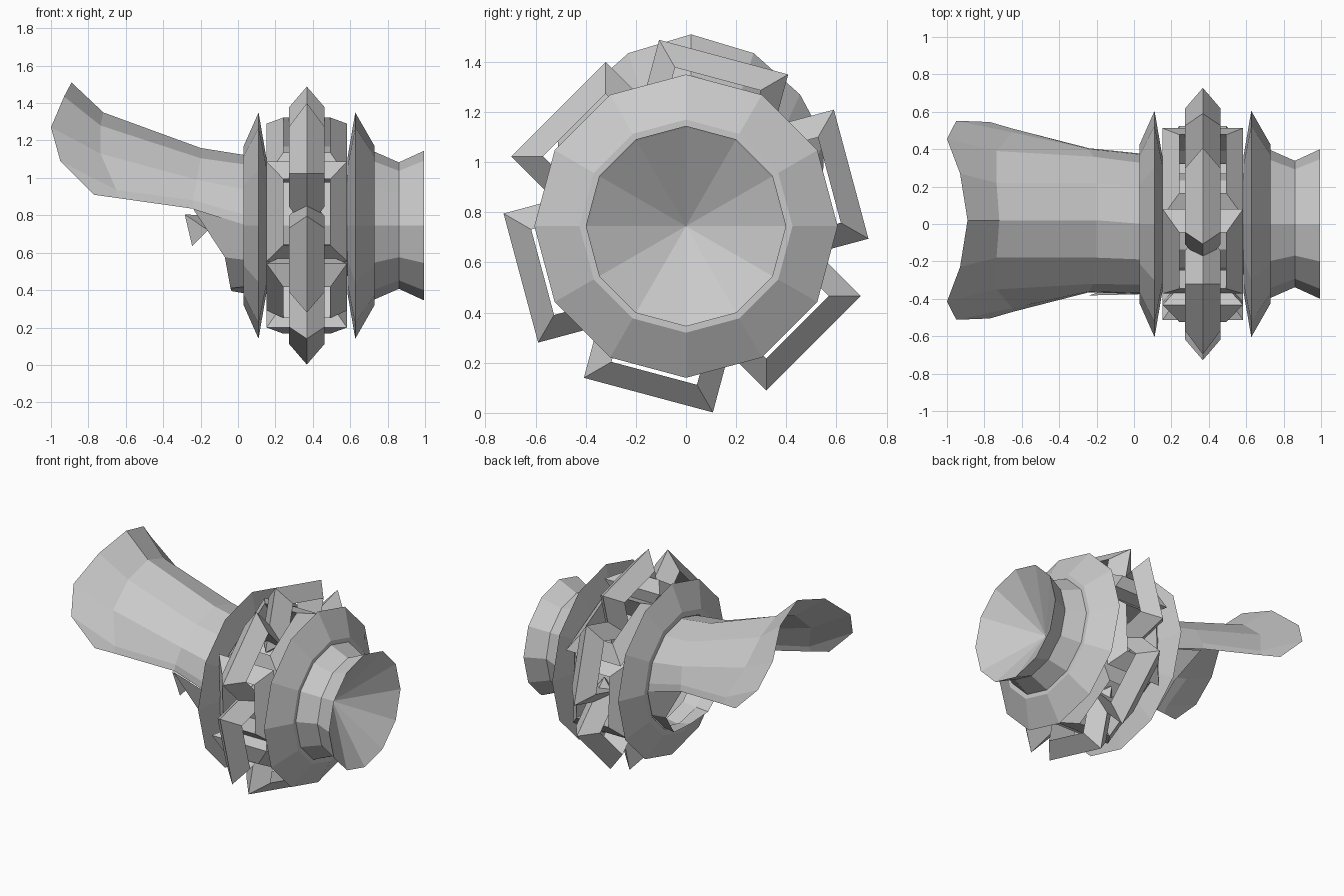
import bpy, bmesh, math
from mathutils import Vector, Matrix

if "Cube" in bpy.data.objects:
    bpy.data.objects.remove(bpy.data.objects["Cube"])

CZ = 0.745   # height of the long axis
MID = 0.368  # x of the centre of the drum

grey = bpy.data.materials.new("plain grey")
grey.diffuse_color = (0.59, 0.59, 0.59, 1)
grey.use_nodes = True
grey.node_tree.nodes["Principled BSDF"].inputs["Base Color"].default_value = grey.diffuse_color


def make(name, verts, faces):
    mesh = bpy.data.meshes.new(name)
    mesh.from_pydata(verts, [], faces)
    mesh.materials.append(grey)
    bm = bmesh.new()
    bm.from_mesh(mesh)
    bmesh.ops.recalc_face_normals(bm, faces=bm.faces)
    bm.to_mesh(mesh)
    bm.free()
    ob = bpy.data.objects.new(name, mesh)
    bpy.context.collection.objects.link(ob)
    return ob


def lathe(name, profile, n=12):
    """Spin (x, radius) points round the long axis; radius 0 closes the end."""
    verts, rings, faces = [], [], []
    for x, r in profile:
        start = len(verts)
        count = 1 if r == 0 else n
        for i in range(count):
            a = 2 * math.pi * i / n
            verts.append((x, -r * math.sin(a), CZ + r * math.cos(a)))
        rings.append([start + i % count for i in range(n)])
    for p, q in zip(rings, rings[1:]):
        for i in range(n):
            j = (i + 1) % n
            faces.append(list(dict.fromkeys([p[i], p[j], q[j], q[i]])))
    return make(name, verts, faces)


def link(name, turn, centre, u, v, lu, lv):
    """Rectangular chain link of triangular section, ridge outward, turned round the axis.
    u and v span its plane; lu and lv are the half sizes of the ridge."""
    u, v, c = Vector(u).normalized(), Vector(v).normalized(), Vector(centre)
    w = u.cross(v)
    rot = Matrix.Rotation(math.radians(turn), 3, 'X')
    verts = []
    for a, b in ((1, 1), (-1, 1), (-1, -1), (1, -1)):
        inner = c + u * a * (lu - 0.09) + v * b * (lv - 0.09)
        for p in (c + u * a * lu + v * b * lv, inner + w * 0.095, inner - w * 0.095):
            verts.append(rot @ p + Vector((MID, 0, CZ)))
    faces = []
    for k in range(4):
        b, d = 3 * k, 3 * ((k + 1) % 4)
        faces += [(b + i, b + (i + 1) % 3, d + (i + 1) % 3, d + i) for i in range(3)]
    return make(name, verts, faces)


def sheet(name, sections, shift=0.0):
    """Bridge rows of (x, y, z) on the +y side, mirrored to -y."""
    verts, faces = [], []
    m = 2 * len(sections[0]) - 1
    for s in sections:
        d = shift if s[0][0] < -0.1 else 0
        row = [(x, -y, z) for x, y, z in reversed(s[1:])] + list(s)
        verts += [(x, y + d, z) for x, y, z in row]
    for r in range(len(sections) - 1):
        for i in range(m - 1):
            a = r * m + i
            faces.append((a, a + 1, a + 1 + m, a + m))
    return make(name, verts, faces)


# Flared end cup with a hollow cone, and the discs and core of the drum
lathe("end_cup", [(0.73, 0), (0.73, 0.395), (0.86, 0.338), (0.995, 0.4),
                  (0.99, 0.393), (0.74, 0)])
lathe("right_disc", [(0.585, 0), (0.585, 0.36), (0.627, 0.605), (0.73, 0.425), (0.73, 0)])
lathe("left_disc", [(0.03, 0.385), (0.03, 0.425), (0.11, 0.605),
                    (0.152, 0.36), (0.03, 0.385)])
lathe("drum_core", [(0.14, 0), (0.14, 0.27), (0.6, 0.27), (0.6, 0)])

# Closed chain round the drum: six flat links joined by six crosswise links
ridge_end = Vector((0, 0.08, 0.545))
d = Vector((0, 0.85, 0.53)).normalized()
for i in range(6):
    link("flat_link", 15 + 60 * i, (0, 0.475, 0.0295), (0, 0, 1), (0, 1, 0), 0.2665, 0.215)
    link("cross_link", 60 * i, ridge_end - d * 0.2665, d, (1, 0, 0), 0.2665, 0.215)

# Upper half-funnel, open underneath, flaring to the lip
sheet("flared_horn", [
    [(0.05, 0, 1.12), (0.05, 0.19, 1.07), (0.05, 0.325, 0.935), (0.05, 0.37, 0.80), (0.05, 0.375, 0.745)],
    [(-0.2, 0, 1.16), (-0.2, 0.2, 1.105), (-0.22, 0.34, 0.99), (-0.24, 0.38, 0.88), (-0.24, 0.385, 0.835)],
    [(-0.72, 0, 1.35), (-0.735, 0.2, 1.28), (-0.735, 0.37, 1.13), (-0.65, 0.47, 0.935), (-0.65, 0.49, 0.893)],
    [(-0.89, 0, 1.51), (-0.93, 0.25, 1.435), (-1.0, 0.435, 1.27), (-0.95, 0.532, 1.09), (-0.77, 0.525, 0.91)],
], 0.02)

# Short broken lower half of the tube
sheet("lower_lip", [
    [(0.05, 0, 0.38), (0.05, 0.185, 0.42), (0.05, 0.32, 0.56), (0.05, 0.375, 0.745)],
    [(-0.035, 0, 0.395), (-0.04, 0.19, 0.41), (-0.07, 0.325, 0.575), (-0.24, 0.382, 0.835)],
])

# Loose shard below the horn
make("shard", [(-0.285, -0.33, 0.805), (-0.245, -0.3, 0.635), (-0.16, -0.34, 0.72), (-0.2, -0.22, 0.8)],
     [(0, 1, 2), (0, 3, 1), (1, 3, 2), (0, 2, 3)])
